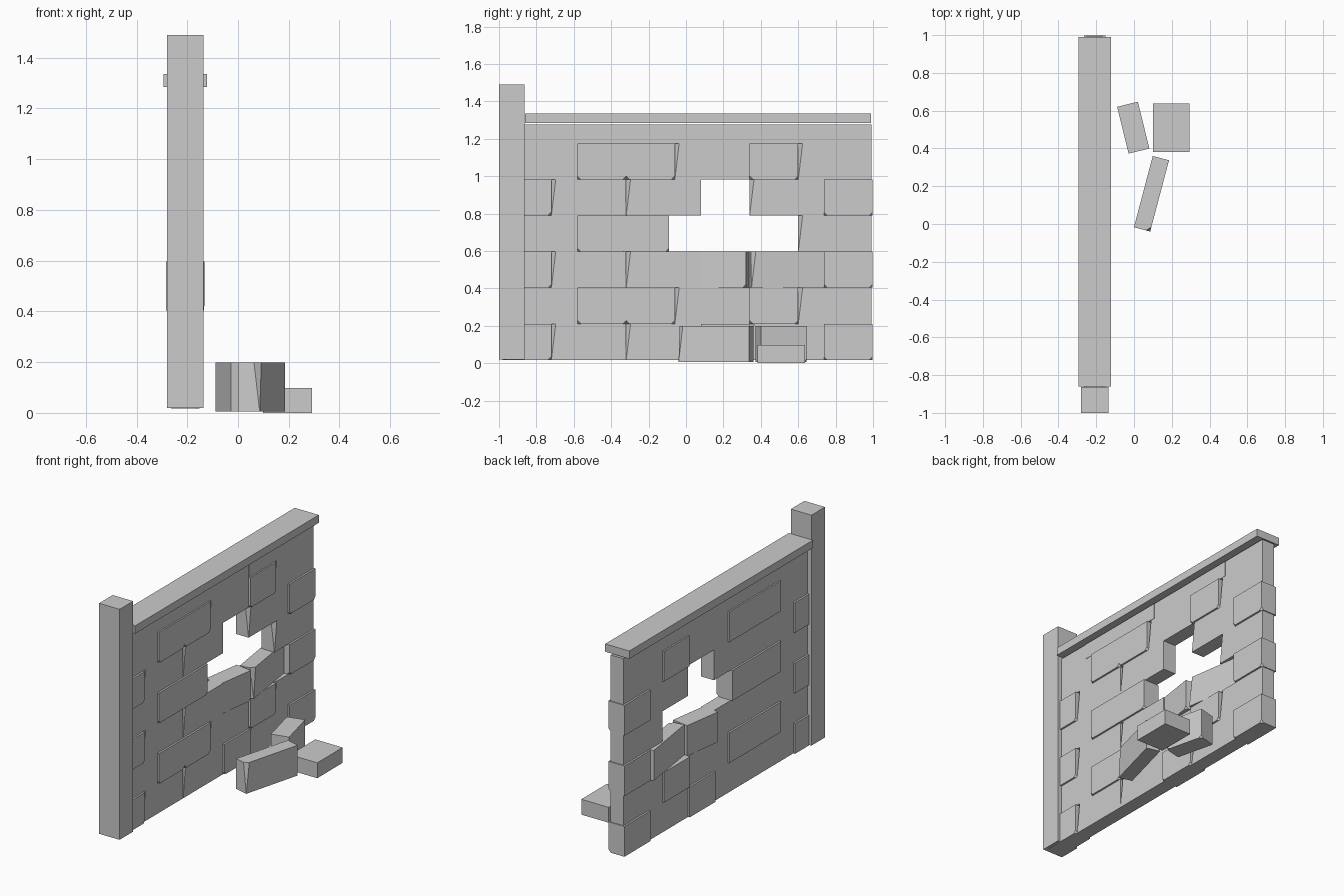
import bpy, bmesh, math
from mathutils import Vector

if "Cube" in bpy.data.objects:
    bpy.data.objects.remove(bpy.data.objects["Cube"])

X = -0.208            # wall centre line
THICK = {"long": 0.09, "short": 0.113}
LEN = {"long": 0.395, "short": 0.26}
H = 0.193             # course height


def chip(bm, co, no):
    """Slice a small piece off and close the cut."""
    geom = bm.verts[:] + bm.edges[:] + bm.faces[:]
    bmesh.ops.bisect_plane(bm, geom=geom, plane_co=co, plane_no=no, clear_outer=True)
    bmesh.ops.holes_fill(bm, edges=[e for e in bm.edges if e.is_boundary], sides=0)


def block(name, size, loc, rot=(0, 0, 0), kind=None):
    bm = bmesh.new()
    bmesh.ops.create_cube(bm, size=1)
    bmesh.ops.scale(bm, vec=size, verts=bm.verts)
    hx, hy, hz = (s / 2 for s in size)
    if kind == "long":      # worn vertical arris
        chip(bm, Vector((hx - 0.012, -hy, 0)), Vector((1, -1, 0.12)).normalized())
    elif kind == "short":   # knocked-off corners
        chip(bm, Vector((hx, -hy + 0.018, -hz)), Vector((1, -1, -1)).normalized())
        chip(bm, Vector((hx, hy - 0.018, -hz)), Vector((1, 1, -1)).normalized())
    bmesh.ops.recalc_face_normals(bm, faces=bm.faces)
    me = bpy.data.meshes.new(name)
    bm.to_mesh(me)
    bm.free()
    ob = bpy.data.objects.new(name, me)
    ob.location = loc
    ob.rotation_euler = rot
    bpy.context.collection.objects.link(ob)
    return ob


# Post and coping
block("end_post", (0.145, 0.137, 1.47), (X, -0.9315, 0.755))
block("coping", (0.17, 1.85, 0.05), (X, 0.065, 1.31))

# Two alternating course patterns: (kind, start y, end y)
odd = [("short", -0.98, -0.72), ("long", -0.72, -0.32), ("long", -0.32, 0.08),
       ("short", 0.08, 0.34), ("long", 0.34, 0.737), ("short", 0.737, 0.998)]
even = [("long", -0.98, -0.58), ("short", -0.58, -0.32), ("short", -0.32, -0.06),
        ("long", -0.06, 0.34), ("short", 0.34, 0.60), ("long", 0.60, 0.992)]
missing = {(3, 3), (3, 4), (4, 3)}
# Shaken stones: turn about z, shift in y
loose = {(2, 3): (-8.5, -0.01), (2, 4): (8.5, 0.0), (3, 2): (0, -0.03)}

for row in range(6):
    for i, (kind, y0, y1) in enumerate(even if row % 2 else odd):
        if (row, i) in missing:
            continue
        turn, dy = loose.get((row, i), (0, 0))
        length = min(y1 - y0, LEN[kind]) if turn else y1 - y0
        block(f"stone_{row + 1}_{i + 1}", (THICK[kind], length, H),
              (X, (y0 + y1) / 2 + dy, 0.018 + H * (row + 0.5)),
              (0, 0, math.radians(turn)), kind)

# Thin levelling course under the coping
ys = [-0.87, -0.635, -0.005, 0.34, 0.65, 0.992]
for i, (y0, y1) in enumerate(zip(ys, ys[1:])):
    block(f"levelling_stone_{i + 1}", (0.09 + 0.004 * (i % 2), y1 - y0, 0.1),
          (X, (y0 + y1) / 2, 1.226))

# Fallen stones
block("fallen_long_stone", (0.089, 0.39, H), (0.0925, 0.16, 0.102),
      (0, 0, math.radians(-14.8)), "long")
block("fallen_short_stone", (0.113, 0.255, H), (-0.004, 0.51, 0.102),
      (0, 0, math.radians(13.8)), "short")
block("fallen_flat_stone", (0.098, 0.256, H), (0.196, 0.509, 0.049),
      (0, math.radians(90), 0))
